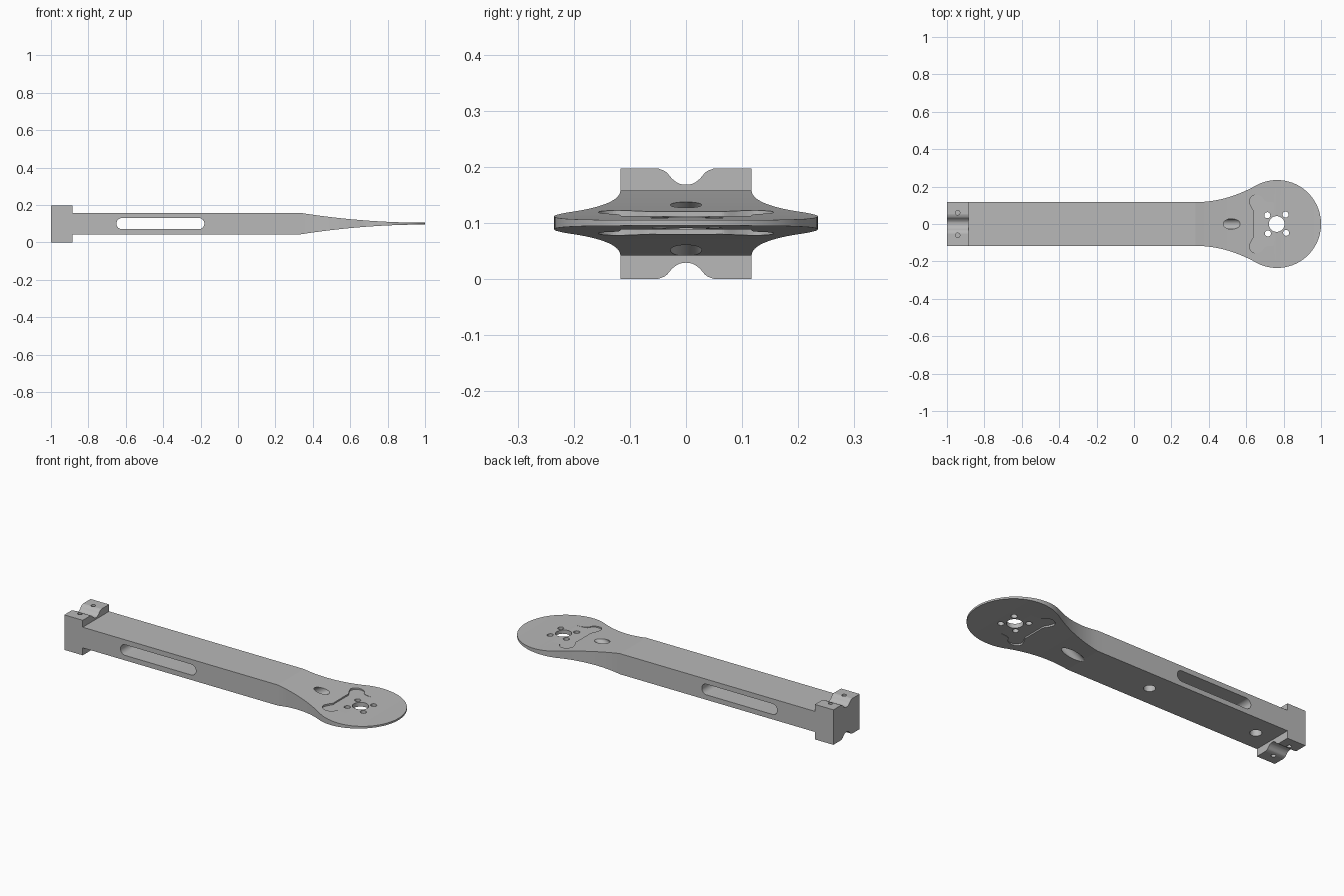
import bpy, bmesh
from math import sin, cos, radians, atan2, pi
from mathutils import Vector, Matrix

cube = bpy.data.objects.get("Cube")
if cube:
    bpy.data.objects.remove(cube, do_unlink=True)

MID = 0.1            # height of the arm's middle plane
WIDTH = 0.117        # half width of the beam
TAPER = 0.33         # x where the beam starts to flare and thin out
HUB, HUB_R = 0.765, 0.235

grey = bpy.data.materials.new("plain grey")
grey.use_nodes = True
grey.diffuse_color = (0.48, 0.48, 0.48, 1)
grey.node_tree.nodes["Principled BSDF"].inputs["Base Color"].default_value = grey.diffuse_color


def finish(bm, name):
    bmesh.ops.recalc_face_normals(bm, faces=bm.faces)
    mesh = bpy.data.meshes.new(name)
    bm.to_mesh(mesh)
    bm.free()
    mesh.materials.append(grey)
    obj = bpy.data.objects.new(name, mesh)
    bpy.context.collection.objects.link(obj)
    return obj


def loft(name, rings):
    """Skin a closed solid over matching rings of points."""
    bm = bmesh.new()
    loops = [[bm.verts.new(p) for p in ring] for ring in rings]
    n = len(loops[0])
    for a, b in zip(loops, loops[1:]):
        for i in range(n):
            j = (i + 1) % n
            bm.faces.new((a[i], a[j], b[j], b[i]))
    bm.faces.new(loops[0])
    bm.faces.new(loops[-1])
    return finish(bm, name)


def rod(name, start, end, r):
    """Round bar between two points."""
    start, end = Vector(start), Vector(end)
    axis = end - start
    bm = bmesh.new()
    turn = axis.to_track_quat('Z', 'Y').to_matrix().to_4x4()
    bmesh.ops.create_cone(bm, cap_ends=True, segments=64, radius1=r, radius2=r,
                          depth=axis.length,
                          matrix=Matrix.Translation((start + end) / 2) @ turn)
    return finish(bm, name)


def smooth_path(pts, steps=6):
    """Rounded path through the points."""
    p = [Vector(q) for q in [pts[0]] + pts + [pts[-1]]]
    out = []
    for a, b, c, d in zip(p, p[1:], p[2:], p[3:]):
        for k in range(steps):
            t = k / steps
            out.append(b + (c - a) * t / 2 + (2 * a - 5 * b + 4 * c - d) * t * t / 2
                       + (3 * b - a - 3 * c + d) * t ** 3 / 2)
    return out + [p[-1]]


def combine(target, tool, operation='DIFFERENCE'):
    mod = target.modifiers.new(tool.name, 'BOOLEAN')
    mod.operation, mod.solver, mod.object = operation, 'EXACT', tool
    bpy.context.view_layer.objects.active = target
    bpy.ops.object.modifier_apply(modifier=mod.name)
    bpy.data.objects.remove(tool, do_unlink=True)


# Beam flaring into a thin round motor plate
def half_thickness(x):
    return 0.005 + 0.053 * min(1, (1 - x) / (1 - TAPER)) ** 2


join_x = 0.64
stations = [(-0.95, WIDTH)]
for k in range(16):
    t = k / 16
    stations.append((TAPER + (join_x - TAPER) * t, WIDTH + 0.082 * t * t))
for k in range(29):
    a = radians(122 - 121.5 * k / 28)
    stations.append((HUB + HUB_R * cos(a), HUB_R * sin(a)))
rings = []
for x, w in stations:
    h = half_thickness(x)
    rings.append([(x, -w, MID - h), (x, w, MID - h), (x, w, MID + h), (x, -w, MID + h)])
arm = loft("motor_arm", rings)

# Clamp block with a rounded groove above and below
groove = smooth_path([(-0.05, 0.197), (-0.036, 0.191), (-0.024, 0.178), (-0.012, 0.17), (0, 0.168)])
groove = [tuple(p) for p in groove]
groove += [(-y, z) for y, z in reversed(groove[:-1])]
top = [(-WIDTH, 0.197)] + groove + [(WIDTH, 0.197)]
section = top + [(y, 0.197 - z) for y, z in reversed(top)]
block = loft("clamp_block", [[(x, y, z) for y, z in section] for x in (-1, -0.885)])
combine(arm, block, 'UNION')

# Blind screw holes in the clamp block
for y in (-0.06, 0.06):
    for z0, z1 in ((-0.05, 0.04), (0.16, 0.25)):
        combine(arm, rod("clamp_screw_hole", (-0.943, y, z0), (-0.943, y, z1), 0.012))

# Long slot through the side of the beam
slot = []
for cx, start in ((-0.21, -pi / 2), (-0.62, pi / 2)):
    for k in range(25):
        a = start + pi * k / 24
        slot.append((cx + 0.03 * cos(a), MID + 0.03 * sin(a)))
combine(arm, loft("side_slot", [[(x, y, z) for x, z in slot] for y in (-0.2, 0.2)]))

# Cable holes: two blind ones underneath, one slanted through the neck
for x in (-0.78, -0.1):
    combine(arm, rod("cable_hole", (x, 0, -0.05), (x, 0, MID), 0.03))
low, high = Vector((0.385, 0, 0.047)), Vector((0.522, 0, 0.132))
combine(arm, rod("cable_tunnel", low - (high - low), high + (high - low), 0.028))

# Flat-floored motor recess on both faces of the plate
edge = smooth_path([(0.82, 0.115), (0.73, 0.117), (0.7, 0.125), (0.685, 0.146), (0.66, 0.156),
                    (0.633, 0.15), (0.617, 0.125), (0.626, 0.095), (0.64, 0.068), (0.64, 0.05)])
outline = [tuple(p) for p in edge]
outline += [(x, -y) for x, y in reversed(outline)]
for z0, z1 in ((MID + 0.012, 0.3), (-0.1, MID - 0.012)):
    combine(arm, loft("motor_recess", [[(x, y, z) for x, y in outline] for z in (z0, z1)]))

# Shaft hole and four mounting holes
holes = [(0, 0, 0.042)]
for k in range(4):
    a = radians(47 + 90 * k)
    holes.append((0.069 * cos(a), 0.069 * sin(a), 0.016))
for dx, dy, r in holes:
    combine(arm, rod("motor_hole", (0.763 + dx, dy, -0.1), (0.763 + dx, dy, 0.3), r))

# Smooth curves, crisp creases
bpy.ops.object.select_all(action='DESELECT')
arm.select_set(True)
bpy.context.view_layer.objects.active = arm
bpy.ops.object.shade_smooth_by_angle(angle=radians(8))
